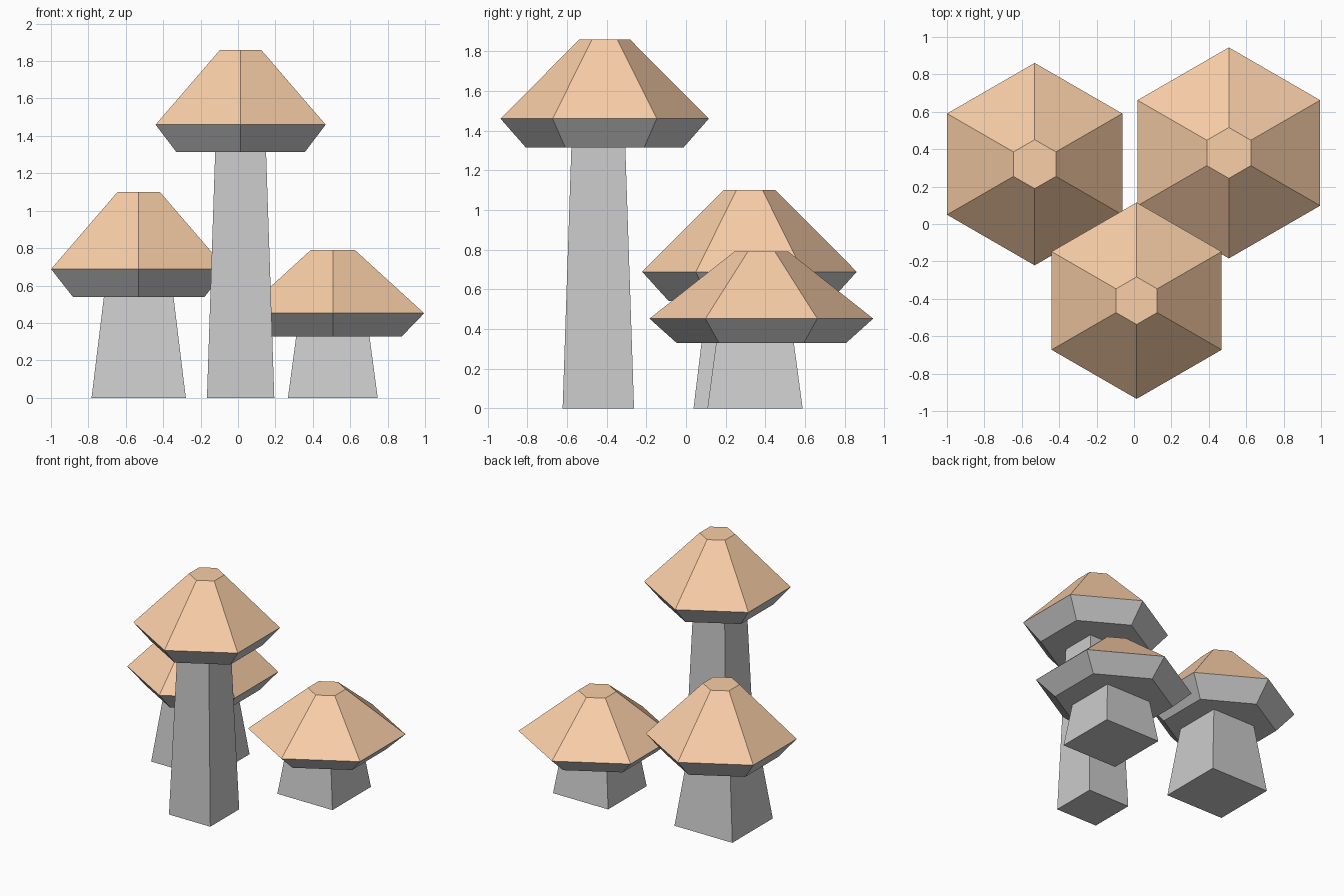
import bpy, bmesh
from math import pi, cos, sin, sqrt

if "Cube" in bpy.data.objects:
    bpy.data.objects.remove(bpy.data.objects["Cube"])

orange = bpy.data.materials.new("cap_orange")
orange.diffuse_color = (0.95, 0.62, 0.39, 1)
orange.use_nodes = True
orange.node_tree.nodes["Principled BSDF"].inputs["Base Color"].default_value = orange.diffuse_color


def loft(name, sides, start, center, rings, close_bottom, close_top, mat=None):
    """Flat-sided solid through (radius, z) rings, listed bottom to top."""
    bm = bmesh.new()
    loops = []
    for r, z in rings:
        loops.append([bm.verts.new((r * cos(start + 2 * pi * i / sides),
                                    r * sin(start + 2 * pi * i / sides), z))
                      for i in range(sides)])
    for low, high in zip(loops, loops[1:]):
        for i in range(sides):
            j = (i + 1) % sides
            bm.faces.new((low[i], low[j], high[j], high[i]))
    if close_bottom:
        bm.faces.new(loops[0][::-1])
    if close_top:
        bm.faces.new(loops[-1])
    mesh = bpy.data.meshes.new(name)
    bm.to_mesh(mesh)
    bm.free()
    ob = bpy.data.objects.new(name, mesh)
    ob.location = (center[0], center[1], 0)
    bpy.context.collection.objects.link(ob)
    if mat:
        mesh.materials.append(mat)
    return ob


def mushroom(name, cap_xy, stem_y, stem, under, rim, top):
    # Square tapered stem, given as half widths (bottom, top)
    loft(name + "_stem", 4, pi / 4, (cap_xy[0], stem_y),
         [(stem[0] * sqrt(2), 0), (stem[1] * sqrt(2), under[1])], True, True)
    # Grey hexagonal underside flaring out to the rim
    loft(name + "_cap_underside", 6, pi / 2, cap_xy, [under, rim], True, False)
    # Orange hexagonal cap with a small flat top
    loft(name + "_cap", 6, pi / 2, cap_xy, [rim, top], False, True, orange)


mushroom("tall_mushroom", (0.014, -0.41), -0.442, (0.18, 0.136),
         (0.398, 1.315), (0.525, 1.46), (0.127, 1.86))
mushroom("medium_mushroom", (-0.531, 0.32), 0.29, (0.252, 0.186),
         (0.407, 0.54), (0.541, 0.688), (0.131, 1.10))
mushroom("short_mushroom", (0.507, 0.38), 0.348, (0.24, 0.196),
         (0.426, 0.328), (0.564, 0.452), (0.136, 0.79))
